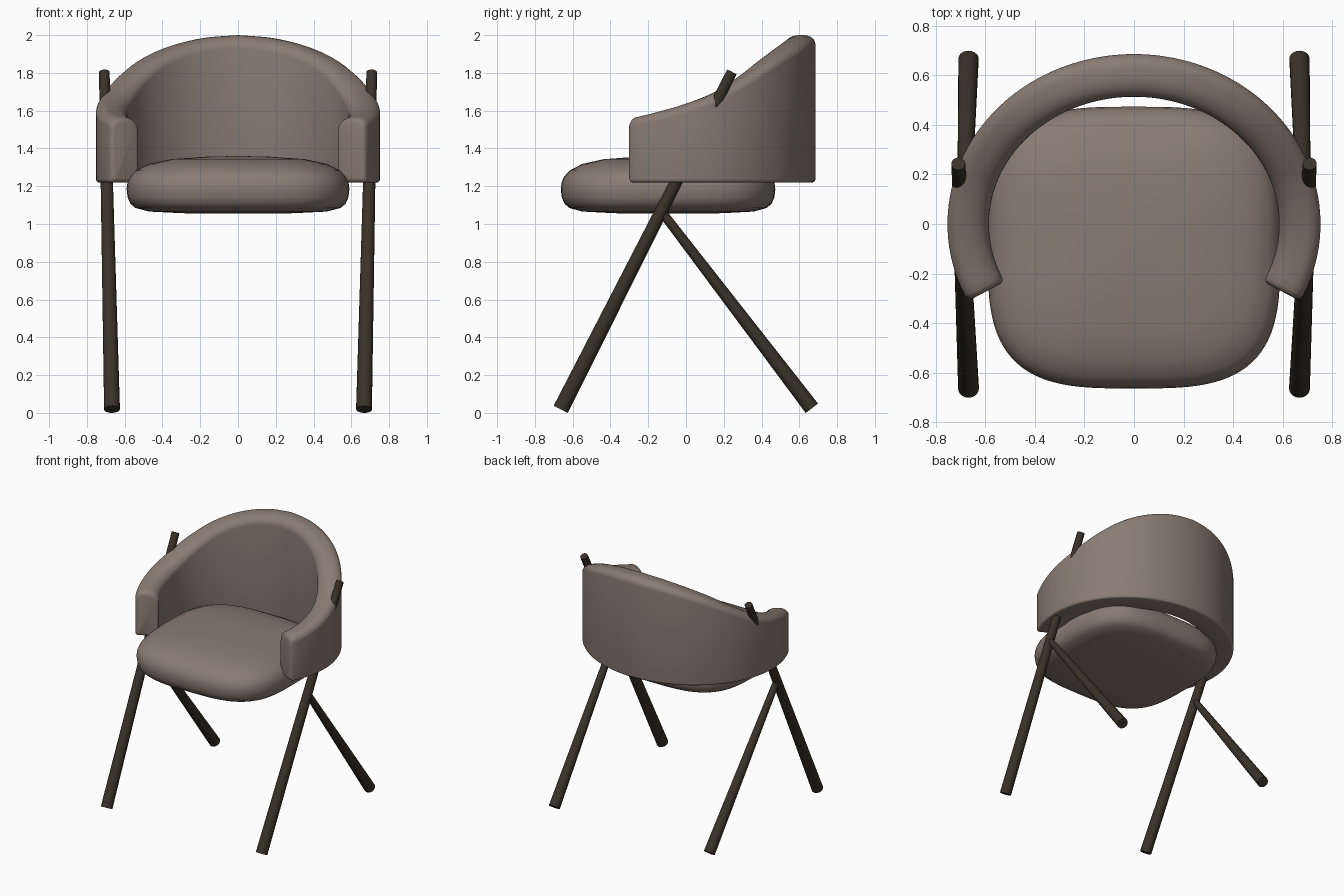
import bpy, bmesh, math
from mathutils import Vector

if "Cube" in bpy.data.objects:
    bpy.data.objects.remove(bpy.data.objects["Cube"])


def material(name, rgb):
    m = bpy.data.materials.new(name)
    m.diffuse_color = (*rgb, 1)
    m.use_nodes = True
    m.node_tree.nodes["Principled BSDF"].inputs["Base Color"].default_value = m.diffuse_color
    return m


FABRIC = material("taupe upholstery", (0.25, 0.2, 0.17))
WOOD = material("dark brown wood", (0.04, 0.032, 0.022))


def finish(name, bm, mat, angle=40):
    bmesh.ops.recalc_face_normals(bm, faces=bm.faces)
    me = bpy.data.meshes.new(name)
    bm.to_mesh(me)
    bm.free()
    me.materials.append(mat)
    ob = bpy.data.objects.new(name, me)
    bpy.context.collection.objects.link(ob)
    bpy.ops.object.select_all(action='DESELECT')
    ob.select_set(True)
    bpy.context.view_layer.objects.active = ob
    bpy.ops.object.shade_smooth_by_angle(angle=math.radians(angle))
    return ob


def loft(rings, cap=True):
    """Skin closed rings of equal length, capping both ends."""
    bm = bmesh.new()
    vs = [[bm.verts.new(p) for p in r] for r in rings]
    n = len(vs[0])
    for a, b in zip(vs, vs[1:]):
        for i in range(n):
            j = (i + 1) % n
            bm.faces.new((a[i], a[j], b[j], b[i]))
    if cap:
        bm.faces.new(vs[0])
        bm.faces.new(vs[-1])
    return bm


def smooth_interp(pts, x):
    """Catmull-Rom curve through (x, value) points."""
    k = max(i for i in range(len(pts) - 1) if x >= pts[i][0] or i == 0)
    p = [pts[min(max(k + d, 0), len(pts) - 1)] for d in (-1, 0, 1, 2)]
    u = (x - p[1][0]) / (p[2][0] - p[1][0])
    h = p[2][0] - p[1][0]
    m1 = (p[2][1] - p[0][1]) / (p[2][0] - p[0][0]) * h
    m2 = (p[3][1] - p[1][1]) / (p[3][0] - p[1][0]) * h
    return ((2*u**3 - 3*u**2 + 1) * p[1][1] + (u**3 - 2*u**2 + u) * m1
            + (3*u**2 - 2*u**3) * p[2][1] + (u**3 - u**2) * m2)


# Seat cushion: superellipse outline stacked through a pillow profile
PILLOW = [(0.02, 1.055), (0.5, 1.057), (0.8, 1.066), (0.92, 1.085), (0.965, 1.107),
          (0.99, 1.14), (1, 1.185), (0.992, 1.22), (0.97, 1.25), (0.92, 1.282),
          (0.8, 1.318), (0.6, 1.343), (0.3, 1.356), (0.02, 1.36)]


def seat_ring(s, z, n=96, e=2 / 3.3):
    pts = []
    for i in range(n):
        a = 2 * math.pi * i / n
        c, d = math.cos(a), math.sin(a)
        pts.append((0.59 * s * math.copysign(abs(c) ** e, c),
                    -0.095 + 0.568 * s * math.copysign(abs(d) ** e, d), z))
    return pts


finish("seat", loft([seat_ring(s, z) for s, z in PILLOW]), FABRIC, 60)

# Wraparound backrest: rounded section swept round an elliptical arc
TOP = [(-27, 1.56), (-15, 1.59), (0, 1.637), (15, 1.70), (30, 1.79),
       (45, 1.88), (60, 1.945), (75, 1.985), (90, 2.0)]
BOTTOM = 1.22


def section(t, inset=0.0):
    ang = t if t <= 90 else 180 - t
    top = smooth_interp(TOP, ang) - inset
    low = BOTTOM + inset
    a = math.radians(t)
    k = inset / 0.17
    prof = []                                  # (0 inner .. 1 outer, z)
    for i in range(5):                         # lower corners
        b = math.pi / 2 * i / 4
        prof.append((0.1 - 0.1 * math.sin(b), low + 0.018 * (1 - math.cos(b))))
    for i in range(9):                         # soft inner top edge
        b = math.pi / 2 * i / 8
        prof.append((0.5 - 0.5 * math.cos(b), top - 0.07 + 0.07 * math.sin(b)))
    for i in range(9):                         # tighter outer top edge
        b = math.pi / 2 * i / 8
        prof.append((0.65 + 0.35 * math.sin(b), top - 0.05 + 0.05 * math.cos(b)))
    for i in range(5):
        b = math.pi / 2 * i / 4
        prof.append((0.9 + 0.1 * math.cos(b), low + 0.018 * (1 - math.sin(b))))
    out = []
    for w, z in prof:
        w = k + w * (1 - 2 * k)
        out.append(((0.585 + 0.167 * w) * math.cos(a),
                    (0.513 + 0.172 * w) * math.sin(a), z))
    return out


stations = [(-27, 0.022), (-26.7, 0.012), (-26, 0.004), (-25, 0)]
stations += [(-25 + 230 * i / 80, 0) for i in range(1, 80)]
stations += [(180 - t, d) for t, d in reversed(stations[:4])]
finish("backrest", loft([section(t, d) for t, d in stations]), FABRIC, 50)


# Legs: tapered round bars
def leg(name, foot, head, r_foot, r_head, n=20):
    foot, head = Vector(foot), Vector(head)
    q = (head - foot).to_track_quat('Z', 'Y')
    rings = []
    for p, r in ((foot, r_foot), (head, r_head)):
        rings.append([p + q @ Vector((r * math.cos(2 * math.pi * i / n),
                                      r * math.sin(2 * math.pi * i / n), 0))
                      for i in range(n)])
    finish(name, loft(rings), WOOD)


for side, s in (("left", -1), ("right", 1)):
    leg("front_leg_" + side, (s * 0.667, -0.663, 0.019), (s * 0.708, 0.243, 1.805), 0.042, 0.028)
    leg("rear_leg_" + side, (s * 0.667, 0.666, 0.025), (s * 0.69, -0.125, 1.06), 0.041, 0.024)
